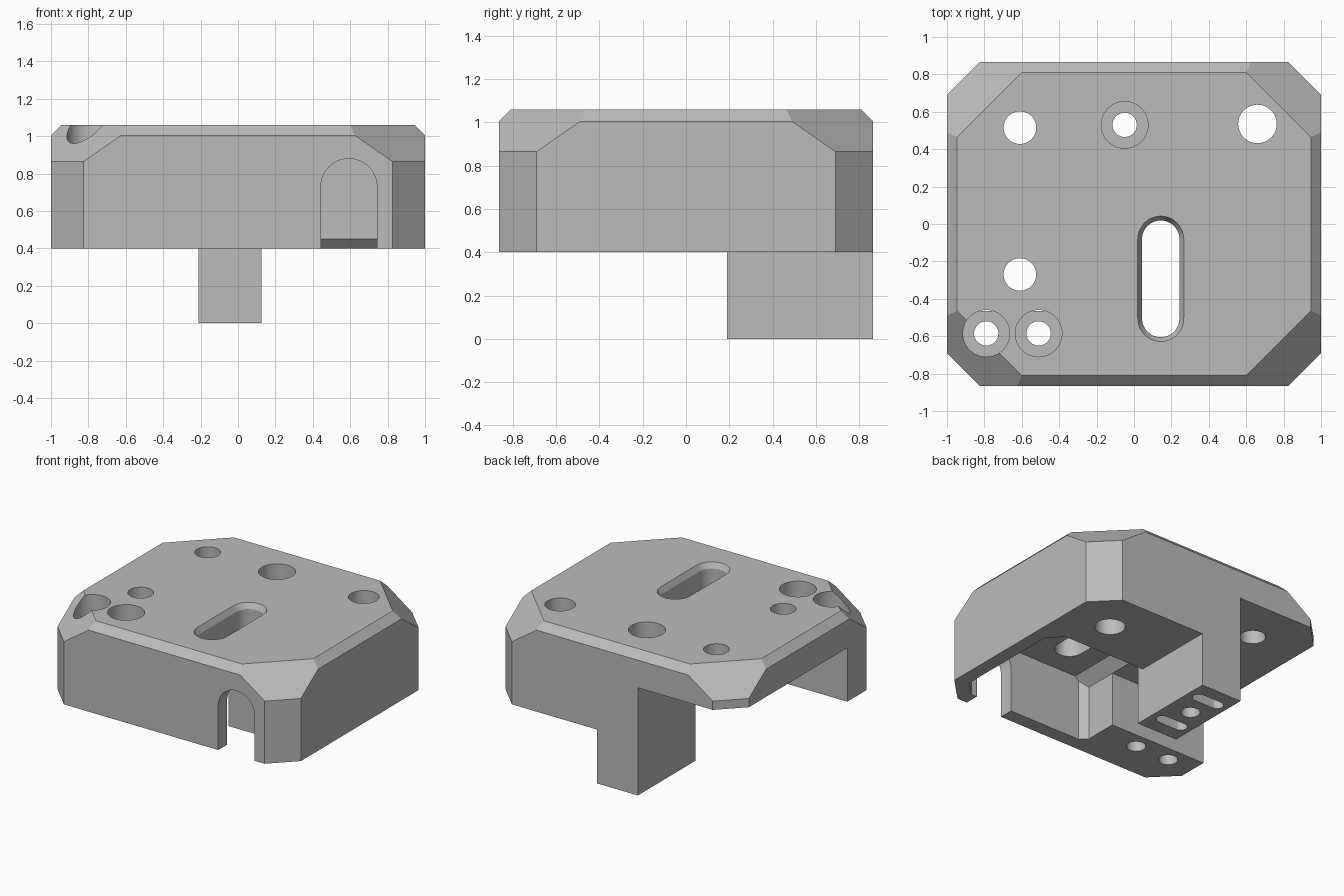
import bpy, bmesh, math
from mathutils import Vector

cube = bpy.data.objects.get("Cube")
if cube:
    bpy.data.objects.remove(cube, do_unlink=True)

grey = bpy.data.materials.new("plain_grey")
grey.use_nodes = True
colour = (0.5, 0.5, 0.5, 1)
grey.diffuse_color = colour
grey.node_tree.nodes["Principled BSDF"].inputs["Base Color"].default_value = colour


def make(name, bm):
    bmesh.ops.remove_doubles(bm, verts=bm.verts, dist=1e-5)
    bmesh.ops.recalc_face_normals(bm, faces=bm.faces)
    mesh = bpy.data.meshes.new(name)
    bm.to_mesh(mesh)
    bm.free()
    mesh.materials.append(grey)
    obj = bpy.data.objects.new(name, mesh)
    bpy.context.collection.objects.link(obj)
    return obj


def convex(name, low, high, planes=()):
    """Box trimmed by planes, each given as (outward normal, offset)."""
    bm = bmesh.new()
    bmesh.ops.create_cube(bm, size=1)
    for v in bm.verts:
        v.co = [low[i] if v.co[i] < 0 else high[i] for i in range(3)]
    for normal, offset in planes:
        n = Vector(normal)
        cut = bmesh.ops.bisect_plane(
            bm, geom=bm.verts[:] + bm.edges[:] + bm.faces[:],
            plane_co=n * offset / n.length_squared, plane_no=n, clear_outer=True)
        edges = [e for e in cut["geom_cut"] if isinstance(e, bmesh.types.BMEdge)]
        bmesh.ops.contextual_create(bm, geom=edges)
    return make(name, bm)


def stadium(centre, half, r, place, steps=24):
    """Rounded slot outline, long in its second axis; a circle when half is 0."""
    ring = []
    for side in (1, -1):
        for i in range(steps + 1):
            if half == 0 and i == steps:
                continue
            a = math.pi * i / steps
            ring.append(place(centre[0] + side * r * math.cos(a),
                              centre[1] + side * (half + r * math.sin(a))))
    return ring


def loft(name, start, end):
    bm = bmesh.new()
    a, b = ([bm.verts.new(p) for p in ring] for ring in (start, end))
    bm.faces.new(a)
    bm.faces.new(b)
    for i in range(len(a)):
        j = (i + 1) % len(a)
        bm.faces.new((a[i], a[j], b[j], b[i]))
    return make(name, bm)


def at_z(z):
    return lambda u, v: (u, v, z)


def drill(x, y, r, z0, z1):
    combine(loft("drill", stadium((x, y), 0, r, at_z(z0)),
                 stadium((x, y), 0, r, at_z(z1))))


# Main body: octagon with bevelled top edges and steep corner facets
signs = [(sx, sy) for sx in (1, -1) for sy in (1, -1)]
planes = [((sx, sy, 0), 1.69) for sx, sy in signs]
planes += [((sx, sy, 1.435), 1.69 + 1.435 * 0.865) for sx, sy in signs]
planes += [((s, 0, 1), 2.005) for s in (1, -1)]
planes += [((0, s, 1), 1.87) for s in (1, -1)]
body = convex("mounting_body", (-1, -0.865, 0.4), (1, 0.865, 1.06), planes)


def combine(other, operation="DIFFERENCE"):
    other.hide_render = True
    mod = body.modifiers.new("cut", "BOOLEAN")
    mod.operation, mod.solver, mod.object = operation, "EXACT", other
    bpy.context.view_layer.objects.active = body
    bpy.ops.object.modifier_apply(modifier=mod.name)
    bpy.data.objects.remove(other, do_unlink=True)


# Underside pocket with bevelled corners and ceiling edge
combine(convex("pocket", (-0.2, -0.76, 0.3), (0.9, 0.19, 0.88), [
    ((1, 1, 0), 1.04), ((1, -1, 0), 1.55), ((-1, -1, 0), 0.91), ((-1, 0, 1), 1.0)]))
combine(convex("pocket_lip", (-0.1, 0.1, 0.3), (0.9, 0.5, 0.45),
               [((0, 1, 1), 0.64), ((1, 1, 0), 1.04)]))

# Open notch across the rear right
combine(convex("notch", (-1.5, -0.465, 0.3), (-0.1, 1.2, 0.8)))

# Rear block
combine(convex("rear_block", (-0.21, 0.19, 0), (0.125, 0.865, 0.95)), "UNION")

# Arched cable opening in the front wall
combine(loft("arch", *(stadium((0.593, 0.48), 0.25, 0.15, lambda u, v, y=y: (u, y, v))
                       for y in (-1.0, -0.7))))

# Long slot in the top with a tapered rim
slot = (0.143, -0.293)
combine(loft("slot", stadium(slot, 0.212, 0.1, at_z(0.7)), stadium(slot, 0.212, 0.1, at_z(1.2))))
combine(loft("slot_rim", stadium(slot, 0.212, 0.1, at_z(1.02)),
             stadium(slot, 0.212, 0.146, at_z(1.1))))

# Plain through holes
for x, y, r in ((0.66, 0.535, 0.103), (-0.61, 0.515, 0.087), (-0.61, -0.27, 0.087)):
    drill(x, y, r, 0.2, 1.2)

# Counterbored screw holes
for x, y in ((-0.05, 0.53), (-0.79, -0.585), (-0.51, -0.585)):
    drill(x, y, 0.125, 0.7, 1.2)
    drill(x, y, 0.065, -0.2, 0.9)

# Blind slots under the rear block
for y in (0.34, 0.72):
    combine(loft("blind_slot", *(stadium((y, -0.045), 0.08, 0.045, lambda u, v, z=z: (v, u, z))
                                 for z in (-0.1, 0.25))))

body.select_set(True)
bpy.context.view_layer.objects.active = body
bpy.ops.object.shade_smooth_by_angle(angle=math.radians(25))
